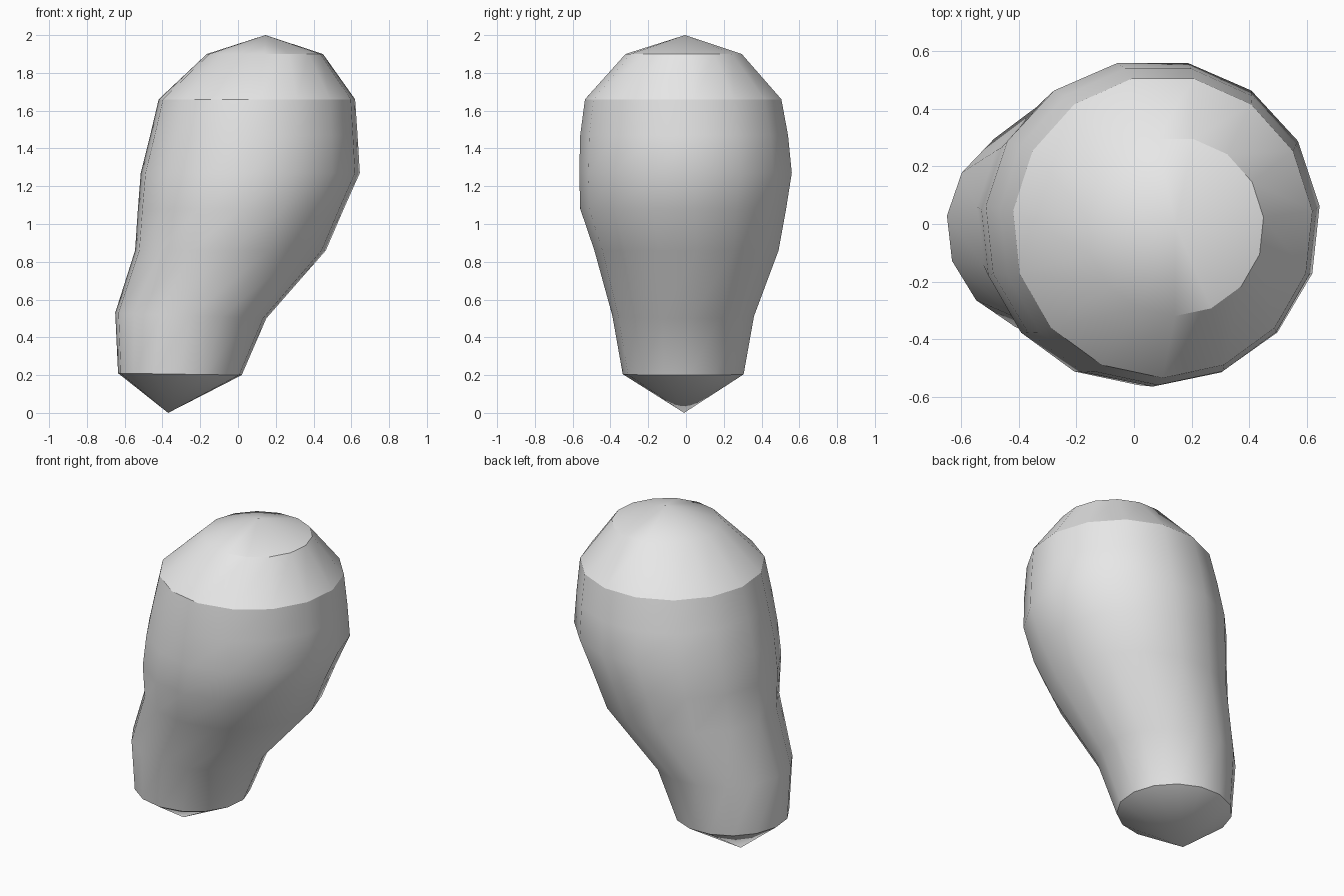
import bpy, bmesh, math

cube = bpy.data.objects.get("Cube")
if cube:
    bpy.data.objects.remove(cube, do_unlink=True)

SIDES = 15
START = math.radians(6)  # a corner faces the front, a flat side the back

# Cross-sections: z at left of ring, z at right, x min, x max, y min, y max
RINGS = [
    (0.21, 0.20, -0.635, 0.02, -0.335, 0.305),
    (0.53, 0.50, -0.65, 0.15, -0.39, 0.36),
    (0.86, 0.86, -0.545, 0.465, -0.485, 0.49),
    (1.08, 1.08, -0.53, 0.56, -0.56, 0.53),
    (1.27, 1.27, -0.515, 0.645, -0.565, 0.56),
    (1.47, 1.47, -0.465, 0.633, -0.56, 0.54),
    (1.66, 1.66, -0.42, 0.62, -0.535, 0.505),
    (1.90, 1.90, -0.165, 0.45, -0.32, 0.295),
]

# Plain grey material
grey = bpy.data.materials.new("light grey")
grey.use_nodes = True
grey.diffuse_color = (0.8, 0.8, 0.8, 1)
bsdf = next(n for n in grey.node_tree.nodes if n.type == 'BSDF_PRINCIPLED')
bsdf.inputs["Base Color"].default_value = (0.8, 0.8, 0.8, 1)


def add_ring(bm, zl, zr, x0, x1, y0, y1):
    """Fit one polygonal ring into the given extents, tilted from zl to zr."""
    rx = (x1 - x0) / 2 / math.cos(START)
    ry = (y1 - y0) / (1 + math.cos(math.radians(12)))
    cx, cy = (x0 + x1) / 2, y0 + ry
    ring = []
    for i in range(SIDES):
        a = START + i * math.tau / SIDES
        z = (zl + zr) / 2 + (zr - zl) / 2 * math.cos(a)
        ring.append(bm.verts.new((cx + rx * math.cos(a), cy + ry * math.sin(a), z)))
    return ring


# Leaning body lofted through the rings, closed by a cone at each end
bm = bmesh.new()
rings = [add_ring(bm, *r) for r in RINGS]
bottom = bm.verts.new((-0.37, -0.01, 0.0))
top = bm.verts.new((0.145, -0.005, 2.0))
for i in range(SIDES):
    j = (i + 1) % SIDES
    for lo, hi in zip(rings, rings[1:]):
        bm.faces.new((lo[i], lo[j], hi[j], hi[i]))
    bm.faces.new((bottom, rings[0][j], rings[0][i]))
    bm.faces.new((top, rings[-1][i], rings[-1][j]))
bmesh.ops.recalc_face_normals(bm, faces=bm.faces)

mesh = bpy.data.meshes.new("leaning_body")
bm.to_mesh(mesh)
bm.free()
mesh.materials.append(grey)
body = bpy.data.objects.new("leaning_body", mesh)
bpy.context.scene.collection.objects.link(body)

# Smooth sides with crisp shoulder and base edges
bpy.ops.object.select_all(action='DESELECT')
body.select_set(True)
bpy.context.view_layer.objects.active = body
bpy.ops.object.shade_smooth_by_angle(angle=math.radians(30))
